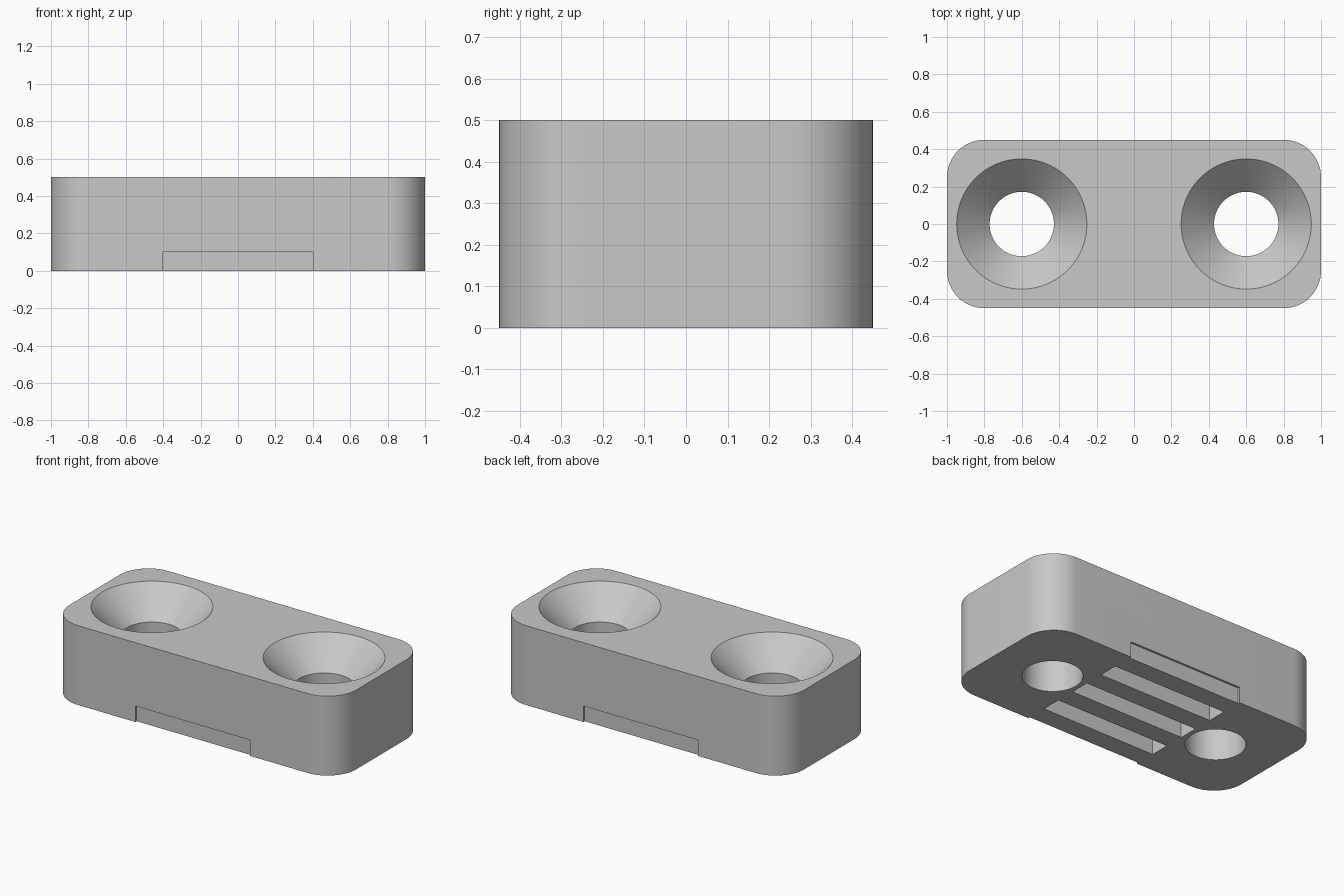
import bpy, bmesh, math

if "Cube" in bpy.data.objects:
    bpy.data.objects.remove(bpy.data.objects["Cube"], do_unlink=True)

LENGTH, DEPTH, HEIGHT, CORNER = 2.0, 0.9, 0.5, 0.2
HOLE_X, HOLE_R, SINK_R = 0.6, 0.172, 0.348
SLOT_LENGTH, SLOT_WIDTH, SLOT_HEIGHT, PITCH = 0.8, 0.125, 0.1, 0.25

grey = bpy.data.materials.new("plain grey")
grey.use_nodes = True
colour = (0.58, 0.58, 0.58, 1)
grey.diffuse_color = colour
grey.node_tree.nodes["Principled BSDF"].inputs["Base Color"].default_value = colour


def add_object(name, bm):
    bmesh.ops.recalc_face_normals(bm, faces=bm.faces)
    mesh = bpy.data.meshes.new(name)
    bm.to_mesh(mesh)
    bm.free()
    mesh.materials.append(grey)
    obj = bpy.data.objects.new(name, mesh)
    bpy.context.collection.objects.link(obj)
    return obj


def stack(name, rings):
    """Closed solid through matching rings of points, bottom to top."""
    bm = bmesh.new()
    loops = [[bm.verts.new(p) for p in ring] for ring in rings]
    for low, high in zip(loops, loops[1:]):
        for i in range(len(low)):
            j = (i + 1) % len(low)
            bm.faces.new((low[i], low[j], high[j], high[i]))
    bm.faces.new(loops[0][::-1])
    bm.faces.new(loops[-1])
    return add_object(name, bm)


def rounded_outline(z, steps=16):
    points = []
    for quarter, (sx, sy) in enumerate([(1, 1), (-1, 1), (-1, -1), (1, -1)]):
        for k in range(steps + 1):
            a = (quarter + k / steps) * math.pi / 2
            points.append((sx * (LENGTH / 2 - CORNER) + CORNER * math.cos(a),
                           sy * (DEPTH / 2 - CORNER) + CORNER * math.sin(a), z))
    return points


def circle(x, r, z, steps=96):
    return [(x + r * math.cos(2 * math.pi * k / steps),
             r * math.sin(2 * math.pi * k / steps), z) for k in range(steps)]


# Rounded block
block = stack("mounting_block", [rounded_outline(0), rounded_outline(HEIGHT)])
cutters = []

# Countersunk screw holes
sink_z = HEIGHT - (SINK_R - HOLE_R)
over = 0.05
for side, x in (("left", HOLE_X), ("right", -HOLE_X)):
    cutters.append(stack(side + "_hole_cutter", [
        circle(x, HOLE_R, -over), circle(x, HOLE_R, sink_z),
        circle(x, SINK_R + over, HEIGHT + over)]))

# Underside slots; the outermost pair break through the long sides
for n in range(-2, 3):
    bm = bmesh.new()
    bmesh.ops.create_cube(bm, size=1)
    for v in bm.verts:
        v.co.x *= SLOT_LENGTH
        v.co.y = v.co.y * SLOT_WIDTH + n * PITCH
        v.co.z = SLOT_HEIGHT if v.co.z > 0 else -over
    cutters.append(add_object("slot_cutter", bm))

for cutter in cutters:
    cutter.hide_render = True
    mod = block.modifiers.new(cutter.name, "BOOLEAN")
    mod.operation = "DIFFERENCE"
    mod.solver = "EXACT"
    mod.object = cutter

# Bake the cuts and discard the cutters
graph = bpy.context.evaluated_depsgraph_get()
result = bpy.data.meshes.new_from_object(block.evaluated_get(graph))
block.modifiers.clear()
block.data = result
for cutter in cutters:
    bpy.data.objects.remove(cutter, do_unlink=True)
result.materials.clear()
result.materials.append(grey)
for face in result.polygons:
    face.material_index = 0

# Smooth the curved walls, keep the edges crisp
bpy.ops.object.select_all(action="DESELECT")
block.select_set(True)
bpy.context.view_layer.objects.active = block
bpy.ops.object.shade_smooth_by_angle(angle=math.radians(30))
